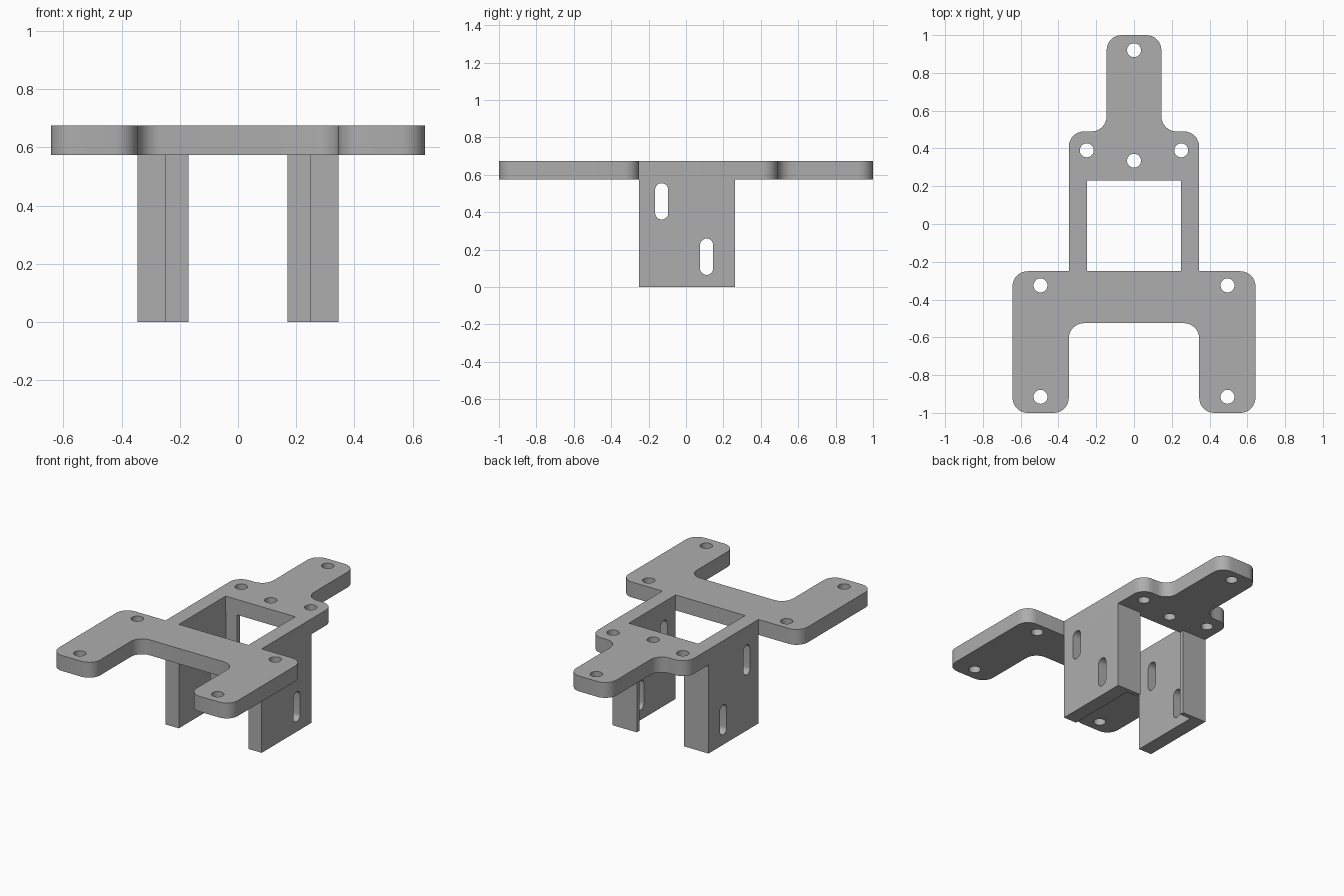
import bpy
import bmesh
import math
from mathutils import Vector

if "Cube" in bpy.data.objects:
    bpy.data.objects.remove(bpy.data.objects["Cube"])

GREY = (0.42, 0.42, 0.42, 1)
metal = bpy.data.materials.new("grey metal")
metal.use_nodes = True
metal.diffuse_color = GREY
metal.node_tree.nodes["Principled BSDF"].inputs["Base Color"].default_value = GREY


def rounded(corners, steps=8):
    """Outline from (x, y, radius) corners, each square corner filleted."""
    out = []
    for i, (x, y, r) in enumerate(corners):
        p = Vector((x, y))
        if r == 0:
            out.append(p)
            continue
        u = (Vector(corners[i - 1][:2]) - p).normalized()
        v = (Vector(corners[(i + 1) % len(corners)][:2]) - p).normalized()
        for k in range(steps + 1):
            t = math.pi / 2 * k / steps
            q = p + r * (u + v) - r * (v * math.cos(t) + u * math.sin(t))
            if not out or (q - out[-1]).length > 1e-5:
                out.append(q)
    if (out[0] - out[-1]).length < 1e-5:
        out.pop()
    return out


def slot(x, y, half_w, half_h):
    """Round hole, or a slot when half_h is larger than half_w."""
    return rounded([(x + sx * half_w, y + sy * half_h, half_w)
                    for sx, sy in ((-1, -1), (1, -1), (1, 1), (-1, 1))])


def extrude(name, loops, thickness, location, rotation=(0, 0, 0)):
    """Solid from closed outlines; inner outlines become holes."""
    curve = bpy.data.curves.new(name, "CURVE")
    curve.dimensions = "2D"
    curve.fill_mode = "BOTH"
    curve.extrude = thickness / 2
    for loop in loops:
        spline = curve.splines.new("POLY")
        spline.points.add(len(loop) - 1)
        for point, q in zip(spline.points, loop):
            point.co = (q[0], q[1], 0, 1)
        spline.use_cyclic_u = True
    obj = bpy.data.objects.new(name, curve)
    bpy.context.collection.objects.link(obj)
    obj.location, obj.rotation_euler = location, rotation
    select(obj)
    bpy.ops.object.convert(target="MESH")
    obj = bpy.context.object
    obj.name = name
    bm = bmesh.new()
    bm.from_mesh(obj.data)
    bmesh.ops.remove_doubles(bm, verts=bm.verts, dist=1e-5)
    bmesh.ops.recalc_face_normals(bm, faces=bm.faces)
    bm.to_mesh(obj.data)
    bm.free()
    obj.data.materials.clear()
    obj.data.materials.append(metal)
    return obj


def select(obj):
    bpy.ops.object.select_all(action="DESELECT")
    obj.select_set(True)
    bpy.context.view_layer.objects.active = obj


def finish(obj):
    select(obj)
    bpy.ops.object.shade_smooth_by_angle(angle=math.radians(30))


# Top plate: half outline from the tip round to the front arms, then mirrored
R = 0.08
half = [(0.145, 1, R), (0.145, 0.49, R), (0.345, 0.49, R), (0.345, -0.25, 0),
        (0.643, -0.25, R), (0.643, -1, R), (0.345, -1, R), (0.345, -0.525, R)]
outline = rounded(half + [(-x, y, r) for x, y, r in reversed(half)])
window = [(-0.25, -0.25), (0.25, -0.25), (0.25, 0.23), (-0.25, 0.23)]
holes = [(0, 0.92), (0, 0.335)]
for x, y in ((0.25, 0.39), (0.495, -0.325), (0.495, -0.915)):
    holes += [(x, y), (-x, y)]
HOLE_R = 0.037
plate = extrude("top_plate",
                [outline, window] + [slot(x, y, HOLE_R, HOLE_R) for x, y in holes],
                0.1, (0, 0, 0.625))
finish(plate)

# Slot cutters running across both legs
cutters = []
for y, z in ((-0.13, 0.458), (0.11, 0.162)):
    cutter = extrude("slot_cutter", [slot(y, z, 0.035, 0.097)], 1, (0, 0, 0),
                     (math.pi / 2, 0, math.pi / 2))
    cutter.hide_render = True
    cutters.append(cutter)

# Legs: L-shaped section with a thin lip turned inward at the back
section = [(0.345, -0.25), (0.345, 0.262), (0.17, 0.262),
           (0.17, 0.232), (0.25, 0.232), (0.25, -0.25)]
for name, side in (("left_leg", 1), ("right_leg", -1)):
    leg = extrude(name, [[(side * x, y) for x, y in section]], 0.575, (0, 0, 0.2875))
    for cutter in cutters:
        mod = leg.modifiers.new("slot", "BOOLEAN")
        mod.operation = "DIFFERENCE"
        mod.solver = "EXACT"
        mod.object = cutter
        select(leg)
        bpy.ops.object.modifier_apply(modifier=mod.name)
    finish(leg)

for cutter in cutters:
    bpy.data.objects.remove(cutter)
